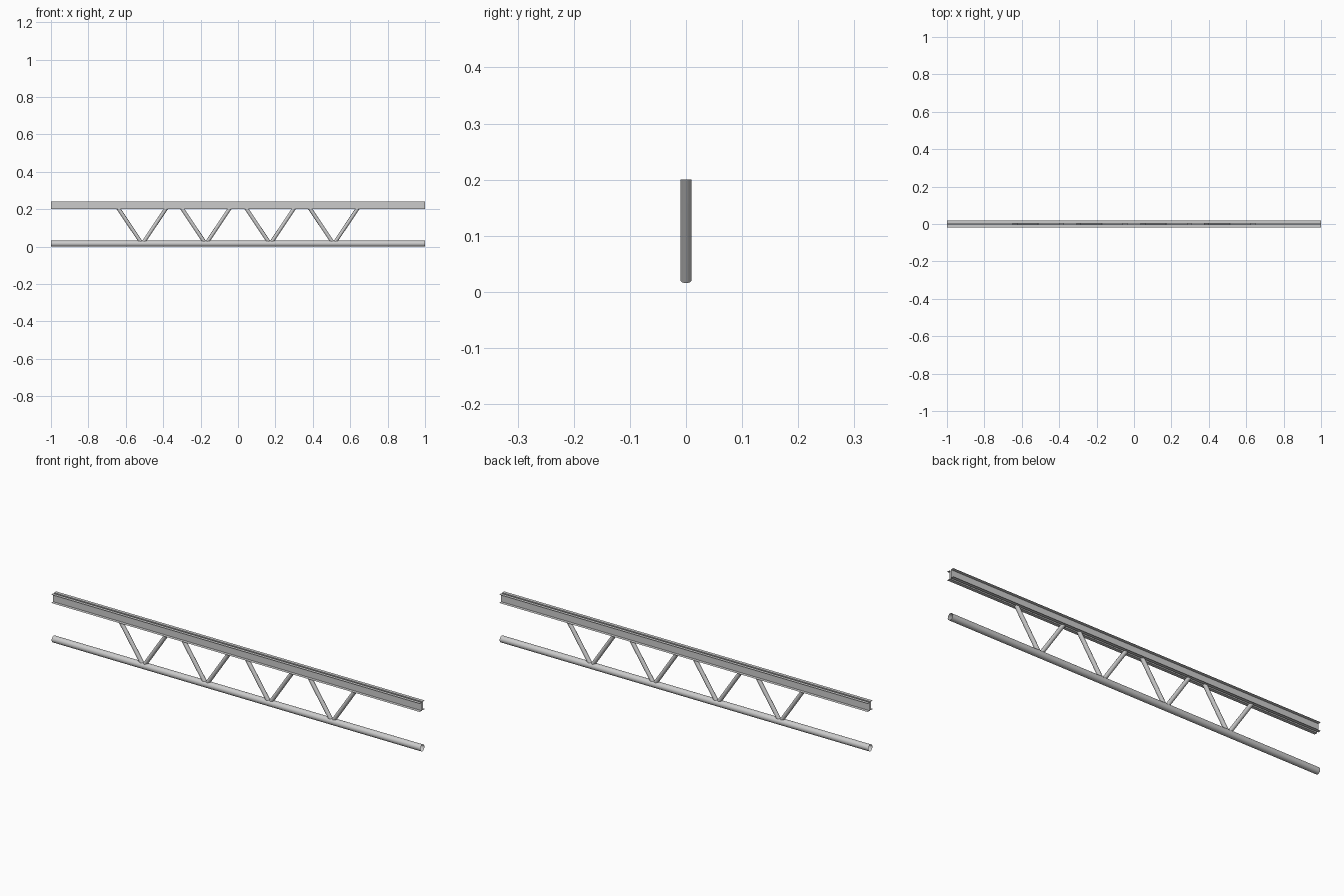
import bpy, bmesh, math
from mathutils import Vector

if "Cube" in bpy.data.objects:
    bpy.data.objects.remove(bpy.data.objects["Cube"])

HALF = 1.0                       # half length of the truss
Z_LOW, Z_HIGH = 0.2, 0.241       # upper chord flange levels
PIPE_R = 0.016
ROD_R = 0.0098


def finish(name, bm, smooth):
    mesh = bpy.data.meshes.new(name)
    bmesh.ops.recalc_face_normals(bm, faces=bm.faces)
    bm.to_mesh(mesh)
    bm.free()
    for p in mesh.polygons:
        p.use_smooth = smooth
    obj = bpy.data.objects.new(name, mesh)
    bpy.context.collection.objects.link(obj)
    return obj


def sweep(name, rings, closed, smooth):
    """Skin a sheet between two matching rings of points, ends left open."""
    bm = bmesh.new()
    a, b = [[bm.verts.new(p) for p in ring] for ring in rings]
    n = len(a)
    for i in range(n if closed else n - 1):
        j = (i + 1) % n
        bm.faces.new((a[i], a[j], b[j], b[i]))
    return finish(name, bm, smooth)


# Upper chord: two thin channels back to back with a narrow slot between
for side, label in ((-1, "front"), (1, "back")):
    profile = [(0.02, Z_HIGH), (0.004, Z_HIGH), (0.004, Z_LOW), (0.02, Z_LOW)]
    rings = [[(x, side * y, z) for y, z in profile] for x in (-HALF, HALF)]
    sweep("upper_chord_" + label, rings, False, False)

# Lower chord: open round tube
circle = [2 * math.pi * i / 24 for i in range(24)]
rings = [[(x, PIPE_R * math.cos(t), PIPE_R + PIPE_R * math.sin(t)) for t in circle]
         for x in (-HALF, HALF)]
sweep("lower_chord", rings, True, True)


# Web rods: square cut in the tube, cut level under the upper chord
def web_rod(name, cx, side):
    low = Vector((cx + side * 0.005, 0, 0.021))
    high = Vector((cx + side * 0.125, 0, Z_LOW))
    axis = (high - low).normalized()
    across = axis.cross(Vector((0, 1, 0)))
    bottom, top = [], []
    for i in range(16):
        t = 2 * math.pi * i / 16
        p = low + ROD_R * (math.cos(t) * across + math.sin(t) * Vector((0, 1, 0)))
        bottom.append(p)
        top.append(p + axis * ((Z_LOW - p.z) / axis.z))
    sweep(name, [bottom, top], True, True)


for k, cx in enumerate((-0.512, -0.172, 0.172, 0.512)):
    web_rod(f"web_rod_left_{k + 1}", cx, -1)
    web_rod(f"web_rod_right_{k + 1}", cx, 1)
